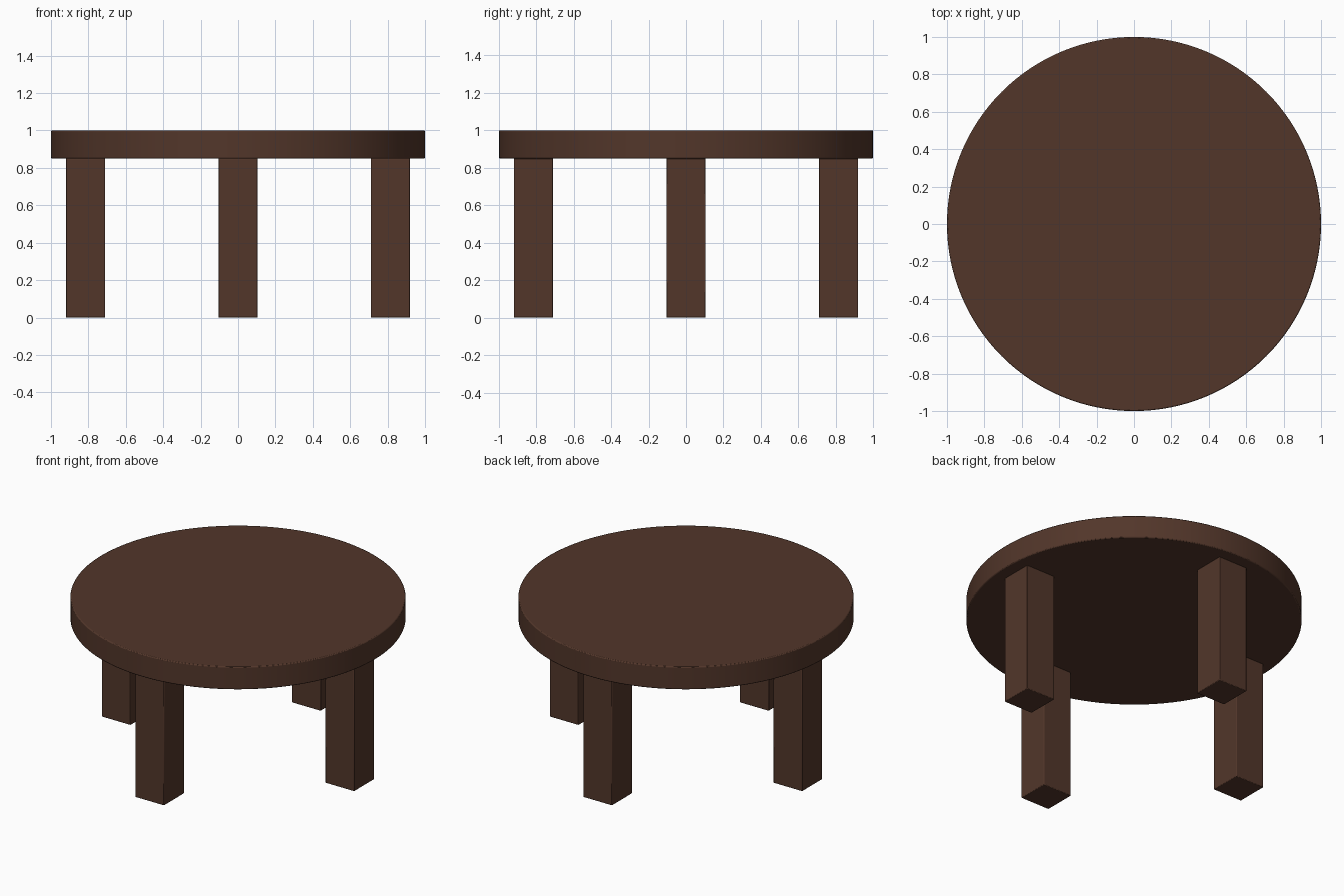
import bpy
import math

if "Cube" in bpy.data.objects:
    bpy.data.objects.remove(bpy.data.objects["Cube"])

wood = bpy.data.materials.new("dark_wood")
wood.diffuse_color = (0.085, 0.037, 0.023, 1)
wood.use_nodes = True
wood.node_tree.nodes["Principled BSDF"].inputs["Base Color"].default_value = wood.diffuse_color


def finish(name, bevel):
    """Name the active part, colour it and soften its edges slightly."""
    ob = bpy.context.object
    ob.name = name
    ob.data.materials.append(wood)
    bpy.ops.object.transform_apply(location=False, rotation=False, scale=True)
    mod = ob.modifiers.new("soft_edges", "BEVEL")
    mod.width = bevel
    mod.segments = 2
    mod.limit_method = "ANGLE"
    mod.angle_limit = math.radians(40)
    bpy.ops.object.shade_smooth_by_angle(angle=math.radians(30))


# Round tabletop
TOP_Z, UNDER_Z = 1.0, 0.85
bpy.ops.mesh.primitive_cylinder_add(
    vertices=128, radius=1.0, depth=TOP_Z - UNDER_Z,
    location=(0, 0, (TOP_Z + UNDER_Z) / 2))
finish("tabletop", 0.006)

# Four square legs, one on each axis
LEG_R, LEG_W = 0.815, 0.21
for name, x, y in (("front_leg", 0, -1), ("back_leg", 0, 1),
                   ("left_leg", -1, 0), ("right_leg", 1, 0)):
    bpy.ops.mesh.primitive_cube_add(
        size=1, location=(x * LEG_R, y * LEG_R, UNDER_Z / 2))
    bpy.context.object.scale = (LEG_W, LEG_W, UNDER_Z)
    finish(name, 0.004)
